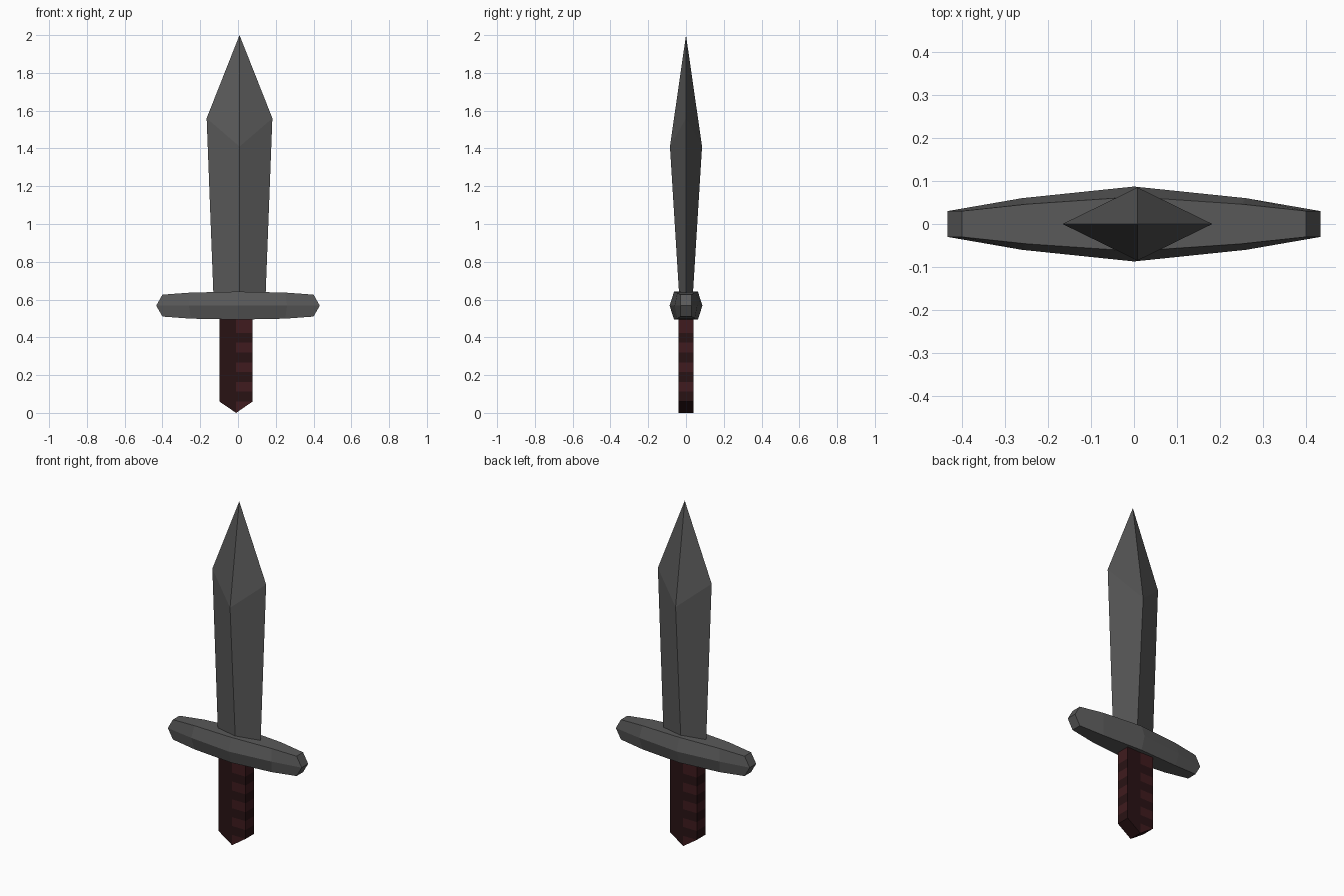
import bpy, bmesh

if "Cube" in bpy.data.objects:
    bpy.data.objects.remove(bpy.data.objects["Cube"])


def material(name, rgb):
    m = bpy.data.materials.new(name)
    m.diffuse_color = (*rgb, 1)
    m.use_nodes = True
    m.node_tree.nodes["Principled BSDF"].inputs["Base Color"].default_value = m.diffuse_color
    return m


def loft(name, rings, extra_points=(), extra_faces=(), mats=(), pick=None):
    """Join closed rings of points with quads; extra faces close the ends."""
    bm = bmesh.new()
    verts = [bm.verts.new(p) for ring in rings for p in ring]
    verts += [bm.verts.new(p) for p in extra_points]
    n = len(rings[0])
    for row in range(len(rings) - 1):
        for i in range(n):
            a, b = row * n + i, row * n + (i + 1) % n
            f = bm.faces.new([verts[k] for k in (a, b, b + n, a + n)])
            if pick:
                f.material_index = pick(row, i)
    for idx, mat in extra_faces:
        f = bm.faces.new([verts[k] for k in idx])
        f.material_index = mat
    bmesh.ops.recalc_face_normals(bm, faces=bm.faces)
    me = bpy.data.meshes.new(name)
    bm.to_mesh(me)
    bm.free()
    for m in mats:
        me.materials.append(m)
    ob = bpy.data.objects.new(name, me)
    bpy.context.collection.objects.link(ob)
    return ob


steel = material("dark_steel", (0.1, 0.1, 0.1))

# Blade: diamond section, widening to the shoulders, then a point
cx = 0.008


def diamond(hx, hy, z_edge, z_ridge):
    return [(cx - hx, 0, z_edge), (cx, -hy, z_ridge),
            (cx + hx, 0, z_edge), (cx, hy, z_ridge)]


loft("blade",
     [diamond(0.138, 0.036, 0.62, 0.62), diamond(0.174, 0.085, 1.56, 1.41)],
     [(cx, 0, 2.0)],
     [((4 + i, 4 + (i + 1) % 4, 8), 0) for i in range(4)] + [((0, 1, 2, 3), 0)],
     (steel,))

# Guard: tapered six-sided bar with pointed ends
zc = 0.568


def guard_section(x_mid, y_mid, x_flat, y_flat, h):
    half = [(x_flat, -y_flat, zc + h), (x_mid, -y_mid, zc), (x_flat, -y_flat, zc - h)]
    return half + [(x, -y, z) for x, y, z in reversed(half)]


side = [(0.433, 0.03, 0.40, 0.03, 0.058), (0.26, 0.06, 0.25, 0.046, 0.069)]
sections = [guard_section(-a, b, -c, d, h) for a, b, c, d, h in side]
sections.append(guard_section(0, 0.087, 0, 0.063, 0.074))
sections += [guard_section(*s) for s in reversed(side)]
loft("guard", sections,
     extra_faces=[(tuple(k + o for k in q), 0)
                  for o in (0, 24) for q in ((0, 1, 4, 5), (1, 2, 3, 4))],
     mats=(steel,))

# Grip: flat bar with wrapped stripes and a wedge-shaped foot
dark = material("dark_leather", (0.022, 0.006, 0.007))
light = material("red_leather", (0.05, 0.011, 0.013))
xl, xm, xr, hy = -0.098, -0.010, 0.077, 0.04
outline = [(xl, -hy), (xm, -hy), (xr, -hy), (xr, hy), (xm, hy), (xl, hy)]
levels = [0.06 + 0.052 * i for i in range(8)] + [0.52]
rings = [[(x, y, z) for x, y in outline] for z in levels]
o = 6 * len(rings)
top = tuple(range(o - 6, o))
loft("grip", rings, [(xm, -hy, 0), (xm, hy, 0)],
     [((0, 1, o), 0), ((1, 2, o), 1), ((3, 4, o + 1), 0), ((4, 5, o + 1), 1),
      ((0, o, o + 1, 5), 0), ((o, 2, 3, o + 1), 0), (top, 0)],
     (dark, light),
     lambda row, i: 0 if i in (0, 3) else (row % 2 if row < 7 else 1))
